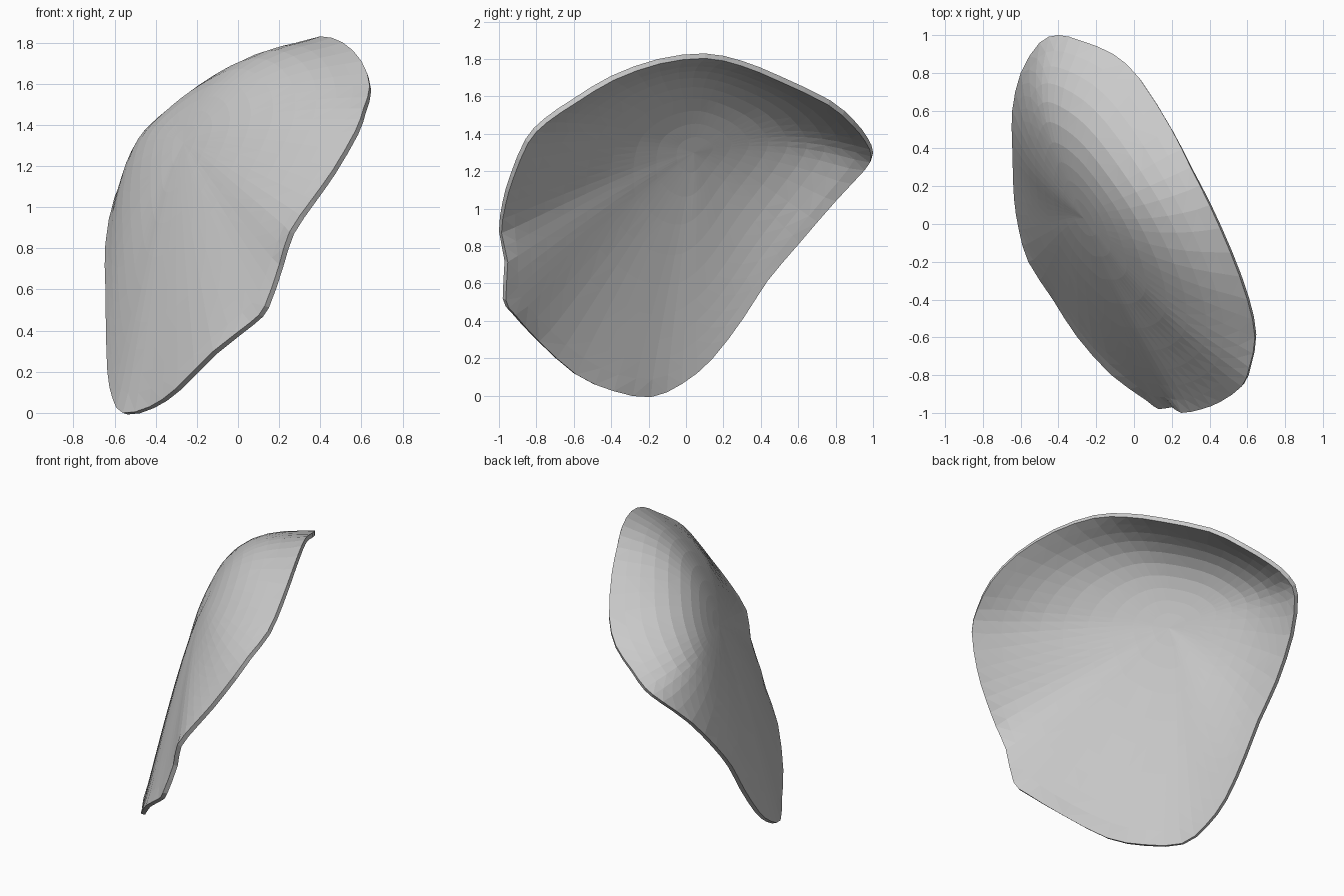
import bpy, bmesh
from mathutils import Vector

if "Cube" in bpy.data.objects:
    bpy.data.objects.remove(bpy.data.objects["Cube"])

# Rim of the shell: x, y, z, and how squarely the wall turns toward the rim
RIM = [
    (-.56, -.2, 0, 1), (-.61, -.03, .07, 1), (-.635, .13, .2, 1.1), (-.642, .3, .42, 1.3),
    (-.645, .43, .62, 1.7), (-.645, .6, .82, 2.2), (-.6, .8, 1.05, 3), (-.5, .96, 1.22, 3.3),
    (-.4, 1, 1.3, 3.3), (-.28, .97, 1.38, 3.3), (-.11, .9, 1.47, 3.3), (.03, .77, 1.58, 3.3),
    (.2, .5, 1.71, 3.2), (.3, .3, 1.79, 3), (.4, .1, 1.83, 2.7), (.51, -.15, 1.8, 2.4),
    (.6, -.4, 1.71, 2.1), (.64, -.6, 1.59, 1.9), (.61, -.76, 1.48, 1.7), (.57, -.86, 1.37, 1.6),
    (.46, -.94, 1.18, 1.4), (.36, -.98, 1.04, 1.2), (.25, -1, .88, 1.1), (.2, -.97, .72, 1.1),
    (.13, -.98, .52, 1.1), (.06, -.93, .44, 1.1), (-.12, -.8, .3, 1), (-.3, -.6, .12, 1),
    (-.43, -.4, .03, 1),
]
CROWN = Vector((-.27, .06, 1.34))
AXIS = Vector((.792, .4, -.461)).normalized()   # points into the hollow side
RINGS = (.1, .2, .32, .45, .58, .7, .8, .88, .95, 1)
SOFT = .25                                      # rounds off the crown


def smooth_loop(points):
    """Double the points of a closed loop along a flowing curve."""
    out = []
    for i, p in enumerate(points):
        a, c, d = points[i - 1], points[(i + 1) % len(points)], points[(i + 2) % len(points)]
        out += [p, tuple((9 * (q + r) - o - s) / 16 for o, q, r, s in zip(a, p, c, d))]
    return out


def soften(t):
    return ((t * t + SOFT ** 2) ** .5 - SOFT) / ((1 + SOFT ** 2) ** .5 - SOFT)


# Curved skin: rings running from the crown out to the rim
rim = smooth_loop(RIM)
n = len(rim)
bm = bmesh.new()
crown = bm.verts.new(CROWN)
rings = []
for t in RINGS:
    ring = []
    for x, y, z, k in rim:
        q = Vector((x, y, z)) - CROWN
        depth = q.dot(AXIS)
        flat = q - AXIS * depth
        ring.append(bm.verts.new(CROWN + flat * t + AXIS * depth * soften(t) ** k))
    rings.append(ring)
for i in range(n):
    j = (i + 1) % n
    bm.faces.new((crown, rings[0][i], rings[0][j]))
    for a, b in zip(rings, rings[1:]):
        bm.faces.new((a[i], b[i], b[j], a[j]))

# Even out the folds between the spokes, leaving the rim alone
inner = [crown] + [v for ring in rings[:-1] for v in ring]
for _ in range(6):
    bmesh.ops.smooth_vert(bm, verts=inner, factor=.5,
                          use_axis_x=True, use_axis_y=True, use_axis_z=True)

bmesh.ops.recalc_face_normals(bm, faces=bm.faces)
if sum((f.normal * f.calc_area() for f in bm.faces), Vector()).dot(AXIS) > 0:
    bmesh.ops.reverse_faces(bm, faces=bm.faces)
bmesh.ops.triangulate(bm, faces=bm.faces)

mesh = bpy.data.meshes.new("curved_shell")
bm.to_mesh(mesh)
bm.free()
shell = bpy.data.objects.new("curved_shell", mesh)
bpy.context.collection.objects.link(shell)

# Wall thickness, grown toward the hollow side
solid = shell.modifiers.new("thickness", 'SOLIDIFY')
solid.thickness = .028
solid.offset = -1

grey = bpy.data.materials.new("plain_grey")
grey.diffuse_color = (.6, .6, .6, 1)
grey.use_nodes = True
grey.node_tree.nodes["Principled BSDF"].inputs["Base Color"].default_value = grey.diffuse_color
mesh.materials.append(grey)
